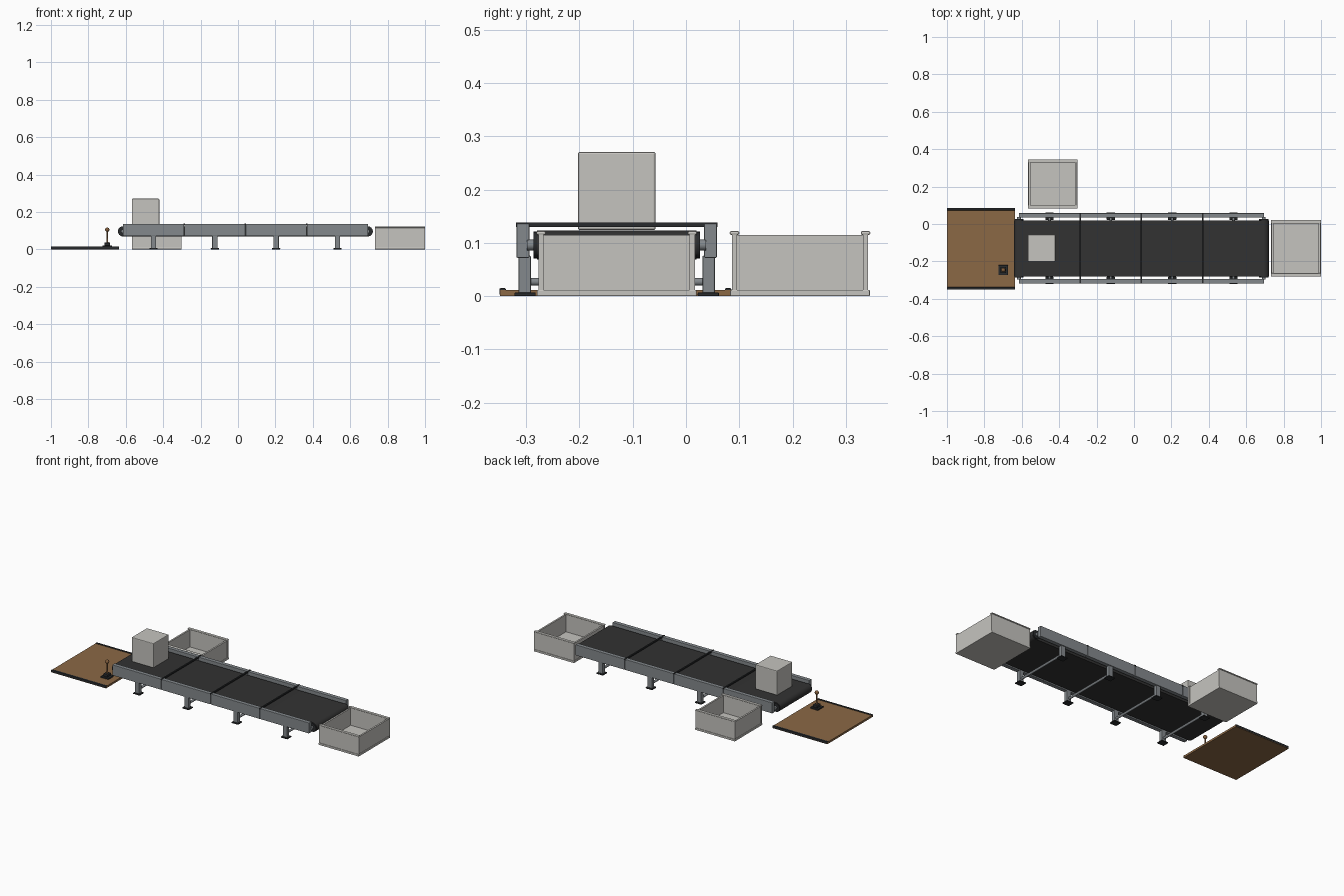
import bpy, bmesh, math
from mathutils import Vector

if "Cube" in bpy.data.objects:
    bpy.data.objects.remove(bpy.data.objects["Cube"])


def mat(name, c):
    m = bpy.data.materials.new(name)
    m.diffuse_color = (*c, 1)
    m.use_nodes = True
    m.node_tree.nodes["Principled BSDF"].inputs["Base Color"].default_value = m.diffuse_color
    return m


LIGHT = mat("light grey", (0.56, 0.55, 0.52))
STEEL = mat("steel grey", (0.23, 0.25, 0.265))
BELT = mat("belt black", (0.032, 0.032, 0.032))
DARK = mat("dark rubber", (0.022, 0.024, 0.026))
WOOD = mat("brown wood", (0.26, 0.14, 0.06))
BRONZE = mat("bronze", (0.22, 0.11, 0.045))


def finish(name, bm, m, smooth=False):
    bmesh.ops.recalc_face_normals(bm, faces=bm.faces)
    me = bpy.data.meshes.new(name)
    bm.to_mesh(me)
    bm.free()
    me.materials.append(m)
    o = bpy.data.objects.new(name, me)
    bpy.context.collection.objects.link(o)
    if smooth:
        bpy.ops.object.select_all(action='DESELECT')
        o.select_set(True)
        bpy.context.view_layer.objects.active = o
        bpy.ops.object.shade_smooth_by_angle(angle=math.radians(35))
    return o


def box(name, x0, x1, y0, y1, z0, z1, m, bevel=0.0):
    bm = bmesh.new()
    bmesh.ops.create_cube(bm, size=1)
    for v in bm.verts:
        v.co = Vector(((x0 + x1) / 2 + v.co.x * (x1 - x0),
                       (y0 + y1) / 2 + v.co.y * (y1 - y0),
                       (z0 + z1) / 2 + v.co.z * (z1 - z0)))
    if bevel:
        bmesh.ops.bevel(bm, geom=bm.edges[:], offset=bevel, segments=2,
                        profile=0.5, affect='EDGES')
    return finish(name, bm, m)


def rod(name, a, b, r, m, r2=None, n=20):
    a, b = Vector(a), Vector(b)
    bm = bmesh.new()
    bmesh.ops.create_cone(bm, cap_ends=True, segments=n, radius1=r,
                          radius2=r if r2 is None else r2, depth=(b - a).length)
    rot = (b - a).to_track_quat('Z', 'Y').to_matrix()
    for v in bm.verts:
        v.co = rot @ v.co + (a + b) / 2
    return finish(name, bm, m, True)


YC = -0.13                       # conveyor centre line
X0, PITCH = -0.616, 0.328        # start and length of one section
ZR, R = 0.096, 0.027             # roller height and belt radius
XA, XB = -0.615, 0.694           # end roller positions

# belt loop: stadium profile extruded across the conveyor
bm = bmesh.new()
prof = []
for i in range(17):
    a = math.pi / 2 + math.pi * i / 16
    prof.append((XA + R * math.cos(a), ZR + R * math.sin(a)))
for i in range(17):
    a = -math.pi / 2 + math.pi * i / 16
    prof.append((XB + R * math.cos(a), ZR + R * math.sin(a)))
face = bm.faces.new([bm.verts.new((x, YC - 0.15, z)) for x, z in prof])
ext = bmesh.ops.extrude_face_region(bm, geom=[face])
bmesh.ops.translate(bm, vec=(0, 0.30, 0),
                    verts=[g for g in ext["geom"] if isinstance(g, bmesh.types.BMVert)])
finish("belt", bm, BELT, True)

# end rollers with shafts
for tag, x in (("loading", XA), ("unloading", XB)):
    rod(tag + "_roller", (x, YC - 0.156, ZR), (x, YC + 0.156, ZR), 0.025, DARK, n=24)
    rod(tag + "_roller_shaft", (x, YC - 0.168, ZR), (x, YC + 0.168, ZR), 0.010, STEEL)

# four frame sections: side rails, legs, feet and cross bar
for i in range(4):
    xa = X0 + i * PITCH
    xm = xa + PITCH / 2
    for side, s in (("front", -1), ("back", 1)):
        def span(a, b):
            return sorted((YC + s * a, YC + s * b))
        box(f"{side}_rail_{i+1}", xa + 0.001, xa + PITCH - 0.001, *span(0.164, 0.188),
            0.072, 0.136, STEEL, 0.002)
        box(f"{side}_leg_{i+1}", xm - 0.014, xm + 0.014, *span(0.161, 0.184),
            0.005, 0.076, STEEL, 0.002)
        box(f"{side}_foot_{i+1}", xm - 0.022, xm + 0.022, *span(0.152, 0.192),
            0, 0.007, DARK, 0.002)
    rod(f"cross_bar_{i+1}", (xm, YC - 0.165, 0.027), (xm, YC + 0.165, 0.027), 0.007, STEEL)

# seam strips bridging neighbouring sections
for i in range(1, 4):
    x = X0 + i * PITCH
    box(f"seam_strip_{i}", x - 0.004, x + 0.004, YC - 0.189, YC + 0.189, 0.130, 0.138, DARK)

# parcel on the belt
box("parcel", -0.567, -0.421, -0.203, -0.057, 0.124, 0.271, LIGHT, 0.004)


# open bins: base, four walls and rounded rims on the long walls
def bin_(tag, x0, x1, y0, y1):
    t = 0.010
    box(tag + "_base", x0, x1, y0, y1, 0, 0.012, LIGHT, 0.002)
    box(tag + "_left_wall", x0 + 0.004, x0 + 0.004 + t, y0 + 0.012, y1 - 0.012,
        0.011, 0.115, LIGHT)
    box(tag + "_right_wall", x1 - 0.004 - t, x1 - 0.004, y0 + 0.012, y1 - 0.012,
        0.011, 0.115, LIGHT)
    for side, ya in (("front", y0 + 0.003), ("back", y1 - 0.003 - t)):
        box(f"{tag}_{side}_wall", x0 + 0.001, x1 - 0.001, ya, ya + t, 0.011, 0.118, LIGHT)
        box(f"{tag}_{side}_rim", x0, x1, ya - 0.004, ya + t + 0.004,
            0.115, 0.122, LIGHT, 0.003)


bin_("end_bin", 0.732, 1.0, -0.280, 0.020)
bin_("side_bin", -0.567, -0.302, 0.083, 0.345)

# operator platform with dark edge strips
box("platform", -1.0, -0.635, -0.349, 0.084, 0, 0.012, WOOD)
box("platform_front_strip", -1.0, -0.635, -0.350, -0.338, 0.002, 0.015, DARK, 0.002)
box("platform_back_strip", -1.0, -0.635, 0.073, 0.085, 0.002, 0.015, DARK, 0.002)

# control lever
LX, LY = -0.699, -0.246
box("lever_base", LX - 0.026, LX + 0.026, LY - 0.026, LY + 0.026, 0.012, 0.021, DARK, 0.002)
box("lever_housing", LX - 0.015, LX + 0.015, LY - 0.017, LY + 0.017, 0.020, 0.036, DARK, 0.003)
rod("lever_shaft", (LX, LY, 0.03), (LX, LY, 0.10), 0.0055, BRONZE, 0.004, 12)
bm = bmesh.new()
bmesh.ops.create_uvsphere(bm, u_segments=20, v_segments=12, radius=0.0115)
bmesh.ops.translate(bm, vec=(LX, LY, 0.105), verts=bm.verts)
finish("lever_knob", bm, BRONZE, True)
